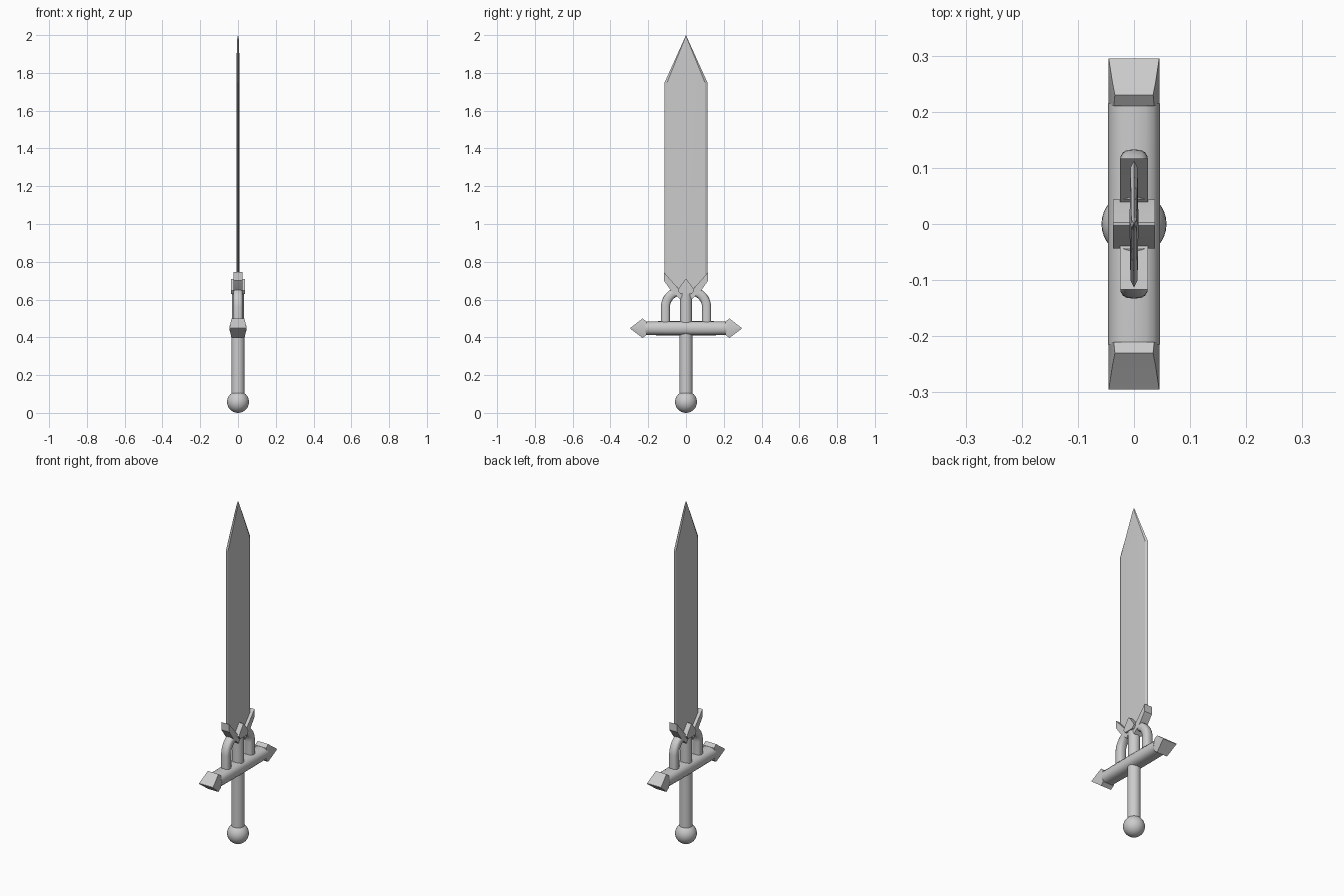
import bpy, math
from mathutils import Vector

if "Cube" in bpy.data.objects:
    bpy.data.objects.remove(bpy.data.objects["Cube"])


def make(name, verts, faces, mirror=False, angle=35):
    mesh = bpy.data.meshes.new(name)
    mesh.from_pydata(verts, [], faces)
    obj = bpy.data.objects.new(name, mesh)
    bpy.context.collection.objects.link(obj)
    if mirror:
        mod = obj.modifiers.new("mirror", 'MIRROR')
        mod.use_axis = (False, True, False)
        mod.use_clip = True
    smooth(obj, angle)
    return obj


def smooth(obj, angle=35):
    bpy.ops.object.select_all(action='DESELECT')
    obj.select_set(True)
    bpy.context.view_layer.objects.active = obj
    bpy.ops.object.mode_set(mode='EDIT')
    bpy.ops.mesh.select_all(action='SELECT')
    bpy.ops.mesh.normals_make_consistent(inside=False)
    bpy.ops.object.mode_set(mode='OBJECT')
    bpy.ops.object.shade_smooth_by_angle(angle=math.radians(angle))


def loft(name, rings, mirror=False, caps=(True, True), angle=35):
    n = len(rings[0])
    verts = [v for ring in rings for v in ring]
    faces = [(r * n + i, r * n + (i + 1) % n, (r + 1) * n + (i + 1) % n, (r + 1) * n + i)
             for r in range(len(rings) - 1) for i in range(n)]
    if caps[0]:
        faces.append(tuple(range(n))[::-1])
    if caps[1]:
        faces.append(tuple(range((len(rings) - 1) * n, len(rings) * n)))
    return make(name, verts, faces, mirror, angle)


def section(w, h, n=16, power=0.7):
    # rounded-box outline with half width w and half height h
    pts = []
    for i in range(n):
        a = 2 * math.pi * i / n
        c, s = math.cos(a), math.sin(a)
        pts.append((math.copysign(abs(c) ** power, c) * w, math.copysign(abs(s) ** power, s) * h))
    return pts


def sweep(name, path, w, h, mirror=True):
    # sweep a rounded section along a path of (y, z) points
    pts = [Vector(p) for p in path]
    rings = []
    for i, p in enumerate(pts):
        t = (pts[min(i + 1, len(pts) - 1)] - pts[max(i - 1, 0)]).normalized()
        rings.append([(x, p.x + t.y * d, p.y - t.x * d) for x, d in section(w, h)])
    return loft(name, rings, mirror)


# blade: thin bevelled section, full width then drawn to a point
def blade_ring(points):
    return points


def blade_section(half, inner, thick, z_edge, z_mid):
    return [(0, half, z_edge), (thick * 0.8, inner, z_edge), (thick, 0, z_mid),
            (thick * 0.8, -inner, z_edge), (0, -half, z_edge), (-thick * 0.8, -inner, z_edge),
            (-thick, 0, z_mid), (-thick * 0.8, inner, z_edge)]


loft("blade", [blade_section(0.113, 0.1, 0.008, 0.71, 0.62),
               blade_section(0.113, 0.1, 0.008, 1.75, 1.75),
               blade_section(0.012, 0.009, 0.006, 1.973, 1.973),
               blade_section(0.0005, 0.0003, 0.0005, 2.0, 2.0)], angle=10)

# pommel
bpy.ops.mesh.primitive_uv_sphere_add(segments=32, ring_count=16, radius=0.058, location=(0, 0, 0.058))
pommel = bpy.context.object
pommel.name = "pommel"
smooth(pommel)

# grip and the column above the guard
for name, z0, z1, r in (("grip", 0.09, 0.43, 0.035), ("column", 0.42, 0.66, 0.033)):
    bpy.ops.mesh.primitive_cylinder_add(vertices=24, radius=r, depth=z1 - z0,
                                        location=(0, 0, (z0 + z1) / 2))
    bpy.context.object.name = name
    smooth(bpy.context.object)

# pointed cap of the column, ridge running along x
cap = [(0.63, 0.030), (0.648, 0.044), (0.67, 0.031), (0.708, 0.003)]
loft("column_tip", [[(-0.037, -h, z), (0.037, -h, z), (0.037, h, z), (-0.037, h, z)] for z, h in cap])

# crossguard bar with arrow-shaped ends
guard = [(0, 0.038), (0.1, 0.038), (0.215, 0.036)]
loft("crossguard", [[(x, y, 0.448 + z) for x, z in section(0.046, h, 16, 0.8)] for y, h in guard],
     mirror=True, caps=(False, True))
heads = [(0.21, 0.036, 0.036), (0.23, 0.052, 0.034), (0.25, 0.036, 0.038), (0.295, 0.002, 0.045)]
loft("crossguard_end", [[(-0.045, y, 0.448), (-w, y, 0.448 + h), (w, y, 0.448 + h),
                         (0.045, y, 0.448), (w, y, 0.448 - h), (-w, y, 0.448 - h)]
                        for y, h, w in heads], mirror=True)

# curved arms rising from the guard to the blade
arc = [(0.109, 0.47), (0.109, 0.56)]
for i in range(1, 9):
    a = math.radians(i * 10)
    arc.append((0.024 + 0.085 * math.cos(a), 0.56 + 0.085 * math.sin(a)))
sweep("curved_arm", arc, 0.025, 0.024)

# splayed prongs clasping the blade base
prong = [(0.117, 0.745), (0.117, 0.70), (0.08, 0.648), (0.03, 0.60), (0.015, 0.63), (0.06, 0.68)]
loft("prong", [[(x, y, z) for y, z in prong] for x in (-0.025, 0.025)], mirror=True)
